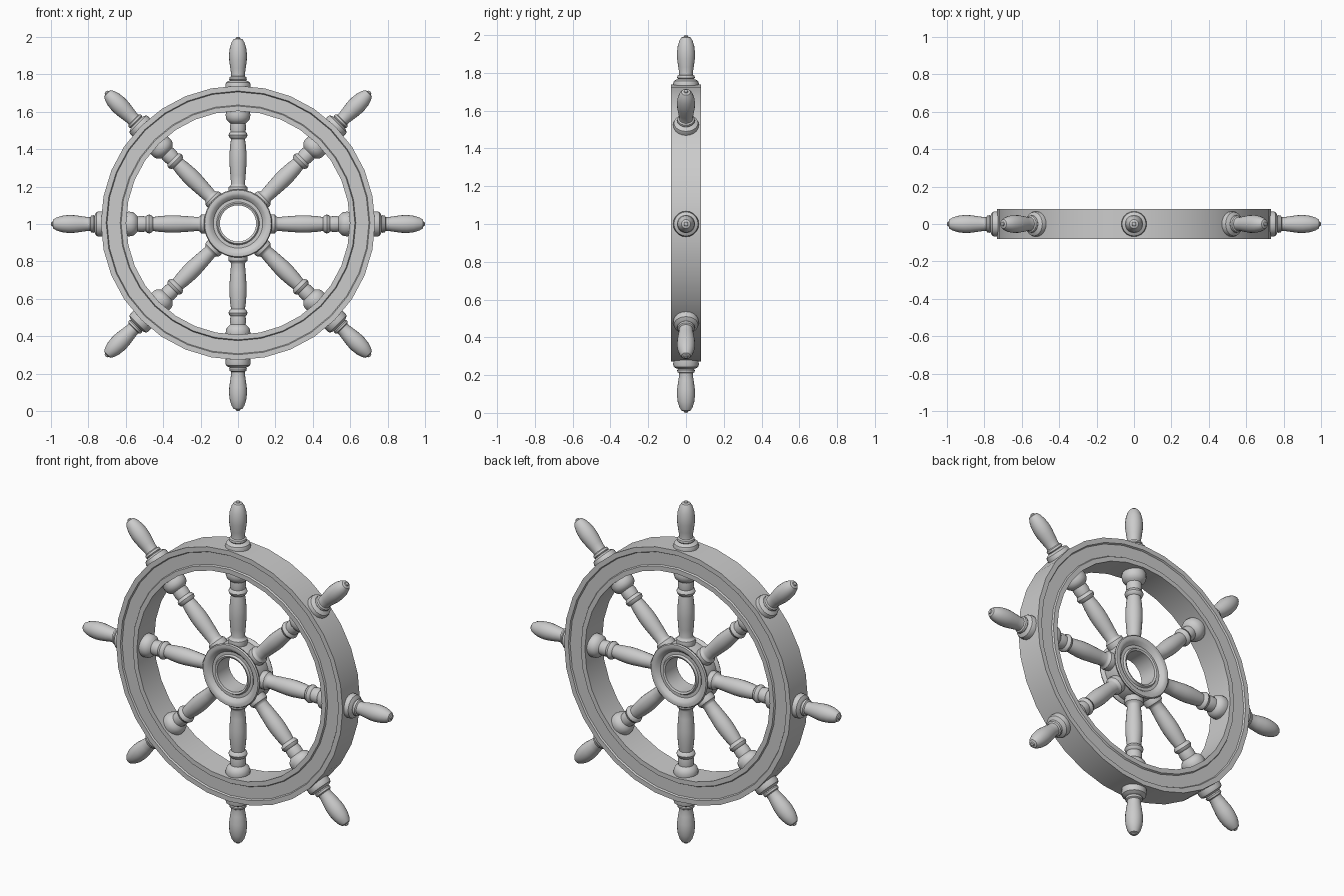
import bpy, bmesh
from math import pi, sin, cos, radians

if "Cube" in bpy.data.objects:
    bpy.data.objects.remove(bpy.data.objects["Cube"])

CENTRE = 1.0


def lathe(name, profile, sides, closed=False, angle=35):
    """Revolve (radius, height) points about local z."""
    bm = bmesh.new()
    rings = []
    for r, h in profile:
        if r == 0:
            rings.append([bm.verts.new((0, 0, h))] * sides)
        else:
            rings.append([bm.verts.new((r * cos(2 * pi * i / sides), r * sin(2 * pi * i / sides), h))
                          for i in range(sides)])
    pairs = list(zip(rings, rings[1:]))
    if closed:
        pairs.append((rings[-1], rings[0]))
    for a, b in pairs:
        for i in range(sides):
            j = (i + 1) % sides
            quad = list(dict.fromkeys((a[i], a[j], b[j], b[i])))
            bm.faces.new(quad)
    bmesh.ops.recalc_face_normals(bm, faces=bm.faces)
    mesh = bpy.data.meshes.new(name)
    bm.to_mesh(mesh)
    bm.free()
    ob = bpy.data.objects.new(name, mesh)
    bpy.context.collection.objects.link(ob)
    bpy.ops.object.select_all(action='DESELECT')
    ob.select_set(True)
    bpy.context.view_layer.objects.active = ob
    bpy.ops.object.shade_smooth_by_angle(angle=radians(angle))
    return ob


def mirrored(half):
    """Complete a profile with its reflection in height."""
    return half + [(r, -h) for r, h in reversed(half)]


# Rim with a shallow recessed band on both faces
rim = lathe("rim", mirrored([(0.598, 0.08), (0.625, 0.08), (0.63, 0.071),
                             (0.70, 0.071), (0.705, 0.08), (0.733, 0.08)])[::1], 32, closed=True)
rim.rotation_euler.x = pi / 2
rim.location.z = CENTRE + 0.006

# Hub: open bore, dished faces, flanged edges
hub = lathe("hub", mirrored([(0.097, 0.055), (0.108, 0.06), (0.115, 0.048), (0.132, 0.048),
                             (0.148, 0.066), (0.162, 0.072), (0.178, 0.07), (0.183, 0.062),
                             (0.178, 0.052), (0.168, 0.045), (0.172, 0.025)]), 32, closed=True)
hub.rotation_euler.x = pi / 2
hub.location.z = CENTRE + 0.003

# Turned spoke and handle profiles, measured outwards from the wheel centre
spoke_profile = [(0, 0.15), (0.048, 0.15), (0.052, 0.185), (0.050, 0.197), (0.040, 0.205),
                 (0.037, 0.215), (0.041, 0.26), (0.046, 0.33), (0.046, 0.37), (0.042, 0.42),
                 (0.037, 0.455), (0.046, 0.462), (0.051, 0.475), (0.046, 0.488), (0.040, 0.493),
                 (0.043, 0.515), (0.041, 0.538), (0.050, 0.545), (0.060, 0.555), (0.065, 0.57),
                 (0.066, 0.585), (0.062, 0.61), (0, 0.61)]
handle_profile = [(0, 0.71), (0.066, 0.71), (0.068, 0.745), (0.064, 0.757), (0.052, 0.764),
                  (0.042, 0.768), (0.047, 0.774), (0.045, 0.785), (0.037, 0.79), (0.036, 0.80),
                  (0.041, 0.83), (0.047, 0.875), (0.048, 0.905), (0.044, 0.94), (0.035, 0.97),
                  (0.024, 0.988), (0.012, 0.992), (0.010, 0.998), (0, 1.0)]

# Eight spokes, each continued by a handle outside the rim
for part, profile in (("spoke", spoke_profile), ("handle", handle_profile)):
    first = lathe(part + "_1", profile, 20)
    first.location.z = CENTRE
    for k in range(1, 8):
        copy = first.copy()
        copy.name = f"{part}_{k + 1}"
        copy.rotation_euler.y = k * pi / 4
        bpy.context.collection.objects.link(copy)
